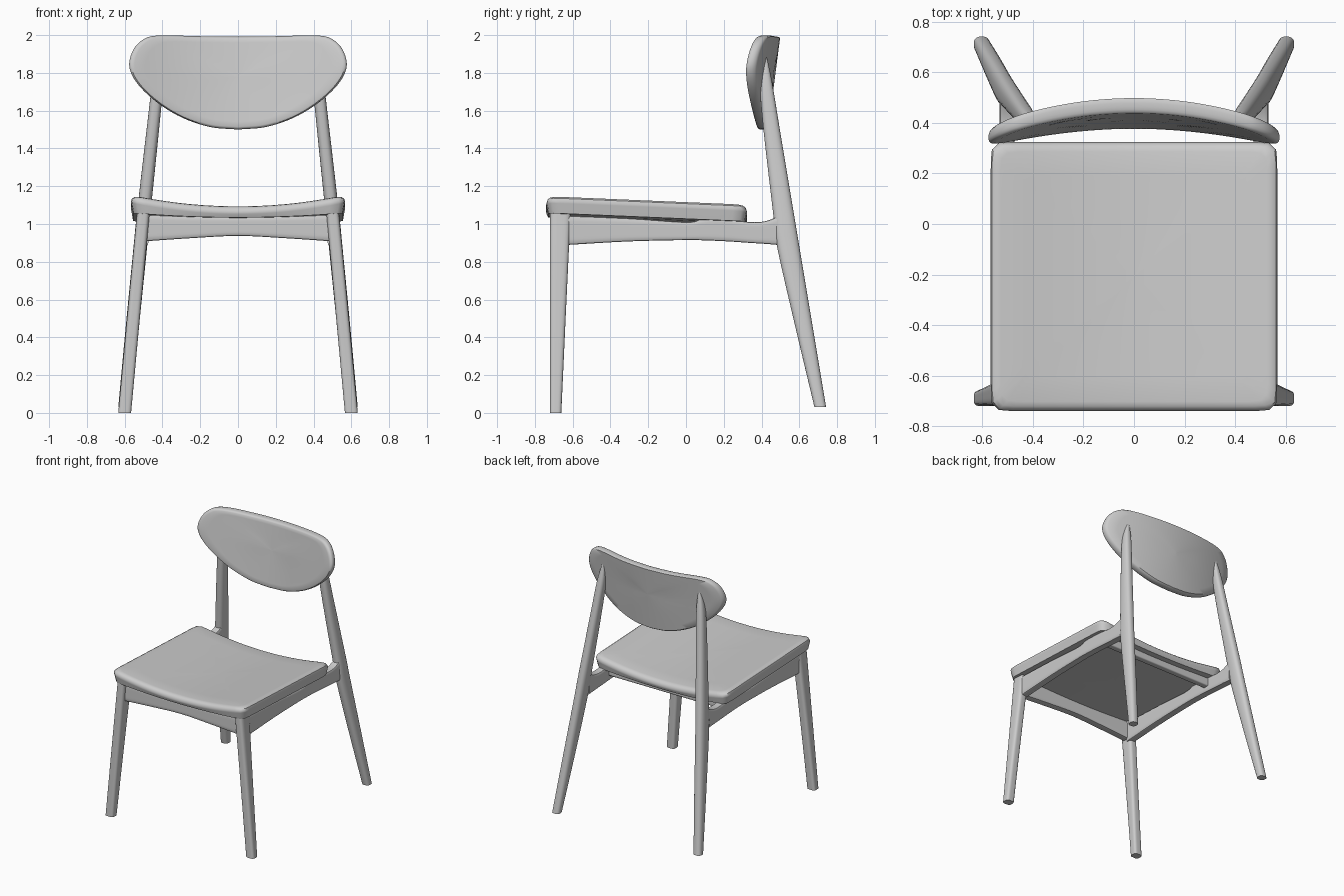
import bpy
import math
from mathutils import Vector

if "Cube" in bpy.data.objects:
    bpy.data.objects.remove(bpy.data.objects["Cube"], do_unlink=True)

grey = bpy.data.materials.new("pale grey")
grey.use_nodes = True
COLOUR = (0.6, 0.6, 0.6, 1)
grey.diffuse_color = COLOUR
grey.node_tree.nodes["Principled BSDF"].inputs["Base Color"].default_value = COLOUR


def skin(name, rings, angle=40):
    """Join equal rings of points into a capped, smooth shaded solid."""
    n = len(rings[0])
    verts = [p for ring in rings for p in ring]
    faces = [tuple(range(n))[::-1], tuple(range(len(verts) - n, len(verts)))]
    for r in range(len(rings) - 1):
        for i in range(n):
            j = (i + 1) % n
            faces.append((r * n + i, r * n + j, r * n + n + j, r * n + n + i))
    mesh = bpy.data.meshes.new(name)
    mesh.from_pydata(verts, [], faces)
    mesh.materials.append(grey)
    obj = bpy.data.objects.new(name, mesh)
    bpy.context.collection.objects.link(obj)
    # Face everything outward
    bpy.ops.object.select_all(action="DESELECT")
    obj.select_set(True)
    bpy.context.view_layer.objects.active = obj
    bpy.ops.object.mode_set(mode="EDIT")
    bpy.ops.mesh.select_all(action="SELECT")
    bpy.ops.mesh.normals_make_consistent(inside=False)
    bpy.ops.object.mode_set(mode="OBJECT")
    bpy.ops.object.shade_smooth_by_angle(angle=math.radians(angle))
    return obj


def rounded(n, power):
    """Unit rounded square, sampled evenly by angle."""
    pts = []
    for i in range(n):
        a = math.tau * (i + 0.5) / n
        c, s = math.cos(a), math.sin(a)
        r = (abs(c) ** power + abs(s) ** power) ** (-1 / power)
        pts.append((c * r, s * r))
    return pts


def spline(pts, steps):
    """Smooth open curve through the points."""
    pts = [Vector(p) for p in pts]
    ext = [2 * pts[0] - pts[1]] + pts + [2 * pts[-1] - pts[-2]]
    out = []
    for a, b, c, d in zip(ext, ext[1:], ext[2:], ext[3:]):
        for k in range(steps):
            t = k / steps
            out.append(0.5 * (2 * b + (c - a) * t + (2 * a - 5 * b + 4 * c - d) * t * t
                              + (3 * b - a - 3 * c + d) * t ** 3))
    return out + [pts[-1]]


def leg(name, side, stations, power):
    """Stations: z, centre x, half width, front y, back y."""
    shape = rounded(32, power)
    skin(name, [[(side * (x + u * w), (y0 + y1) / 2 + v * (y1 - y0) / 2, z) for u, v in shape]
                for z, x, w, y0, y1 in spline(stations, 4)])


def rail(name, stations, place):
    """Stations: position along, low z, high z; place maps (along, across, z)."""
    shape = rounded(40, 7)
    skin(name, [[place(t, u, (lo + hi) / 2 + v * (hi - lo) / 2) for u, v in shape]
                for t, lo, hi in spline(stations, 4)])


# Legs
FRONT = [(0, 0.6, 0.034, -0.72, -0.66), (0.55, 0.549, 0.034, -0.72, -0.635),
         (1.07, 0.5, 0.034, -0.72, -0.61)]
BACK = [(0.03, 0.603, 0.031, 0.68, 0.742), (0.45, 0.56, 0.035, 0.58, 0.672),
        (0.88, 0.517, 0.036, 0.482, 0.6), (1.05, 0.5, 0.036, 0.462, 0.572),
        (1.5, 0.451, 0.033, 0.41, 0.497), (1.75, 0.424, 0.029, 0.39, 0.456),
        (1.9, 0.408, 0.01, 0.4, 0.425)]
SIDE_RAIL = [(-0.65, 0.888, 1.045), (-0.3, 0.908, 1.03), (0, 0.915, 1.01), (0.08, 0.914, 1.025),
             (0.16, 0.911, 1.036), (0.24, 0.907, 1.025), (0.34, 0.9, 1.01),
             (0.42, 0.895, 1.015), (0.5, 0.888, 1.045)]
for label, side in (("left", 1), ("right", -1)):
    leg(label + "_front_leg", side, FRONT, 4)
    leg(label + "_back_leg", side, BACK, 2.6)
    rail(label + "_side_rail", SIDE_RAIL,
         lambda t, u, z, s=side: (s * (0.503 + 0.03 * u), t, z))

# Cross rails under the seat
rail("front_rail", [(-0.5, 0.908, 1.05), (-0.25, 0.925, 1.04), (0, 0.937, 1.036),
                    (0.25, 0.925, 1.04), (0.5, 0.908, 1.05)],
     lambda t, u, z: (t, -0.665 + 0.03 * u, z))
rail("back_rail", [(-0.49, 0.945, 1.01), (0, 0.945, 1.005), (0.49, 0.945, 1.01)],
     lambda t, u, z: (t, 0.24 + 0.025 * u, z))

# Seat: dished top, rolled rim, undercut edge. Layers: scale, depth, sideways rise
SEAT = [(0.02, 0, 0.06), (0.25, 0, 0.06), (0.5, 0, 0.06), (0.75, 0, 0.06), (0.93, 0, 0.06),
        (0.965, 0.004, 0.06), (0.99, 0.015, 0.06), (1, 0.032, 0.06), (0.997, 0.042, 0.06),
        (0.98, 0.06, 0.025), (0.75, 0.06, 0.025), (0.4, 0.06, 0.025), (0.02, 0.06, 0.025)]
W, D, Y = 0.567, 0.532, -0.208


def seat_point(u, v, scale, depth, rise):
    x, y = u * W * scale, v * D * scale
    tilt = 0.045 * (y + D) / (2 * D)
    return (x, y + Y, 1.095 - depth - tilt + rise * (x / W) ** 2)


skin("seat", [[seat_point(u, v, *layer) for u, v in rounded(128, 28)] for layer in SEAT])

# Backrest: bowed panel with a flat top and a deep curved bottom
half = spline([(0, 1.5), (0.15, 1.514), (0.3, 1.565), (0.43, 1.645), (0.53, 1.74),
               (0.575, 1.83), (0.558, 1.915), (0.505, 1.975), (0.42, 1.998),
               (0.2, 1.994), (0, 1.992)], 6)
outline = [(p.x, p.y) for p in half] + [(-p.x, p.y) for p in half[-2:0:-1]]
PANEL = [(0.02, 0), (0.3, 0), (0.6, 0), (0.85, 0), (0.95, 0), (0.98, 0.005), (0.995, 0.014),
         (1, 0.025), (1, 0.04), (0.99, 0.053), (0.97, 0.06), (0.85, 0.06), (0.6, 0.06),
         (0.3, 0.06), (0.02, 0.06)]
MID = 1.78


def panel_point(x, z, scale, depth):
    x, z = x * scale, MID + (z - MID) * scale
    return (x, 0.375 + 0.13 * (z - 1.5) - 0.108 * (x / 0.575) ** 2 + depth, z)


skin("backrest", [[panel_point(x, z, *layer) for x, z in outline] for layer in PANEL])
